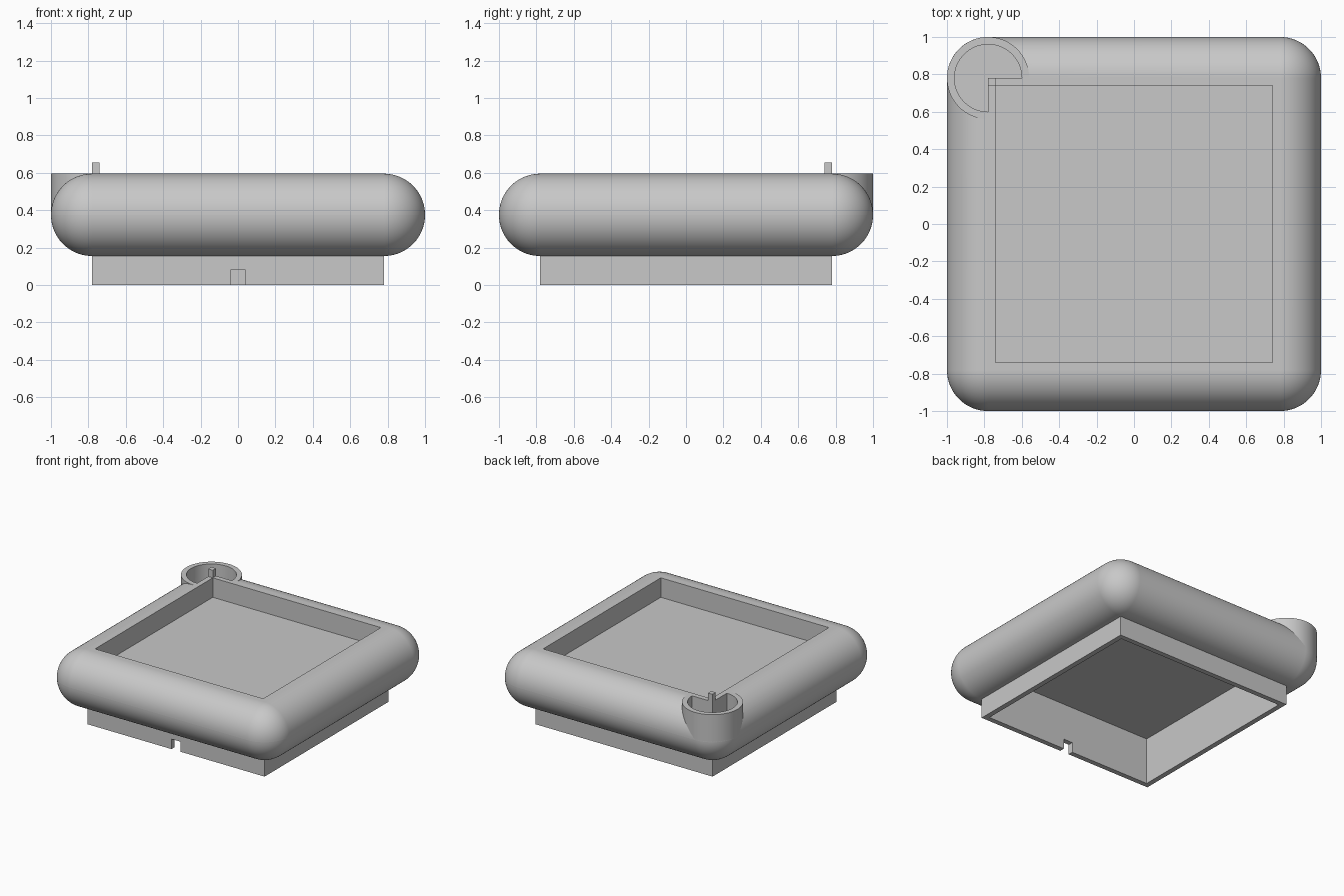
import bpy, bmesh, math
from mathutils import Matrix

if "Cube" in bpy.data.objects:
    bpy.data.objects.remove(bpy.data.objects["Cube"], do_unlink=True)

grey = bpy.data.materials.new("light_grey")
grey.use_nodes = True
grey.diffuse_color = (0.58, 0.58, 0.58, 1)
grey.node_tree.nodes["Principled BSDF"].inputs["Base Color"].default_value = grey.diffuse_color

HALF = 0.78                      # centre line of the rounded rim
WALL = 0.04
INNER = HALF - WALL              # half width of both recesses
RADIUS = 0.22
MID, TOP = 0.375, 0.595


def finish(name, bm):
    bmesh.ops.recalc_face_normals(bm, faces=bm.faces)
    mesh = bpy.data.meshes.new(name)
    bm.to_mesh(mesh)
    bm.free()
    mesh.materials.append(grey)
    obj = bpy.data.objects.new(name, mesh)
    bpy.context.collection.objects.link(obj)
    return obj


def box(name, x0, x1, y0, y1, z0, z1):
    bm = bmesh.new()
    place = Matrix.Translation(((x0 + x1) / 2, (y0 + y1) / 2, (z0 + z1) / 2))
    bmesh.ops.create_cube(bm, size=1, matrix=place @ Matrix.Diagonal((x1 - x0, y1 - y0, z1 - z0, 1)))
    return finish(name, bm)


def square(name, half, z0, z1):
    return box(name, -half, half, -half, half, z0, z1)


def sector(name, radius, start, sweep, z0, z1, steps=72):
    """Upright prism around the cup centre; a partial sweep keeps the centre corner."""
    full = sweep >= 360
    bm = bmesh.new()
    angles = [math.radians(start + sweep * i / steps) for i in range(steps if full else steps + 1)]
    points = [(radius * math.cos(a) - HALF, radius * math.sin(a) + HALF) for a in angles]
    if not full:
        points.append((-HALF, HALF))
    face = bm.faces.new([bm.verts.new((x, y, z0)) for x, y in points])
    top = bmesh.ops.extrude_face_region(bm, geom=[face])["geom"]
    bmesh.ops.translate(bm, vec=(0, 0, z1 - z0), verts=[v for v in top if isinstance(v, bmesh.types.BMVert)])
    return finish(name, bm)


def cut(obj, cutters):
    for cutter in cutters:
        mod = obj.modifiers.new(cutter.name, "BOOLEAN")
        mod.operation = "DIFFERENCE"
        mod.solver = "EXACT"
        mod.object = cutter


def bake(obj):
    """Turn the modifier stack into plain geometry."""
    graph = bpy.context.evaluated_depsgraph_get()
    mesh = bpy.data.meshes.new_from_object(obj.evaluated_get(graph))
    obj.modifiers.clear()
    obj.data = mesh


# Cutters: upper tray, lower recess, three-quarter cup hole, cable notch
tray = square("tray_cutter", INNER, 0.44, 0.8)
recess = square("recess_cutter", INNER, -0.1, 0.37)
hole = sector("hole_cutter", RADIUS - WALL, 0, 270, 0.39, 0.8)
notch = box("notch_cutter", -WALL, WALL, -0.9, -0.7, -0.1, 0.08)
cutters = [tray, recess, hole, notch]

# Fully rounded rim with the tray floor
rim = square("rounded_rim", HALF + RADIUS, MID - RADIUS, TOP)
bevel = rim.modifiers.new("round", "BEVEL")
bevel.width = RADIUS - 0.0002
bevel.segments = 28
bevel.use_clamp_overlap = False
cut(rim, [tray, recess, hole])

# Corner cup
cup = sector("corner_cup", RADIUS, 0, 360, MID, TOP)
cut(cup, [tray, hole])

# Square skirt below
skirt = square("base_skirt", HALF, 0, 0.2)
cut(skirt, [recess, notch])

# Small pin on the wall corner inside the cup
pin = box("corner_pin", -HALF, -INNER, INNER, HALF, 0.5, 0.655)

bpy.context.view_layer.update()
for part in (rim, cup, skirt):
    bake(part)
for cutter in cutters:
    bpy.data.objects.remove(cutter, do_unlink=True)

# Smooth the rounded parts, keeping crisp edges and flat faces
for part in (rim, cup):
    bpy.ops.object.select_all(action="DESELECT")
    part.select_set(True)
    bpy.context.view_layer.objects.active = part
    bpy.ops.object.shade_smooth_by_angle(angle=math.radians(30))
    weighted = part.modifiers.new("flat_faces", "WEIGHTED_NORMAL")
    weighted.keep_sharp = True
